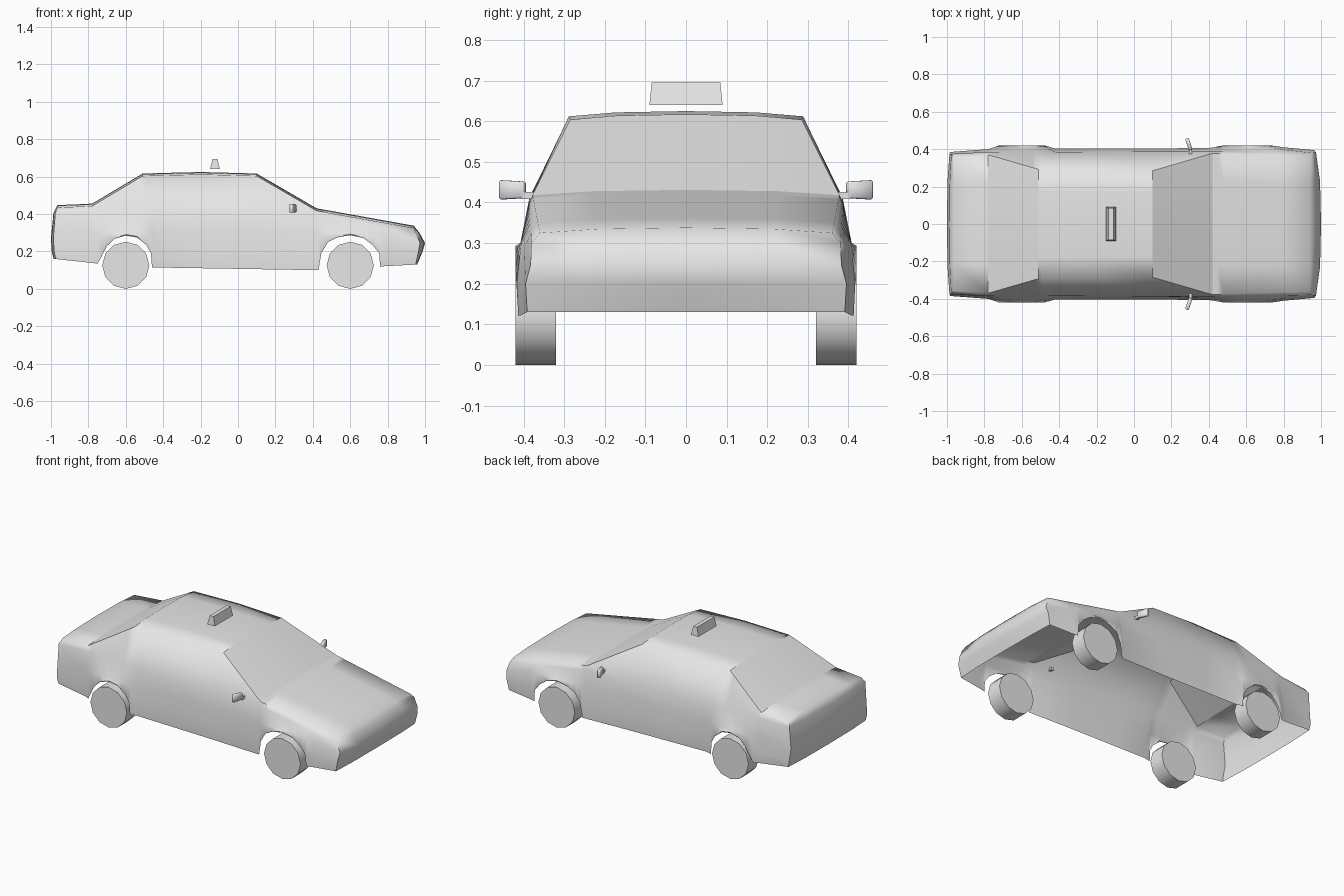
import bpy, bmesh, math
from mathutils import Matrix, Vector

if "Cube" in bpy.data.objects:
    bpy.data.objects.remove(bpy.data.objects["Cube"], do_unlink=True)

grey = bpy.data.materials.new("light_grey")
grey.use_nodes = True
grey.diffuse_color = (0.8, 0.8, 0.8, 1)
grey.node_tree.nodes["Principled BSDF"].inputs["Base Color"].default_value = (0.8, 0.8, 0.8, 1)


def finish(name, bm, angle=None):
    mesh = bpy.data.meshes.new(name)
    bm.to_mesh(mesh)
    bm.free()
    mesh.materials.append(grey)
    obj = bpy.data.objects.new(name, mesh)
    bpy.context.collection.objects.link(obj)
    if angle:
        bpy.ops.object.select_all(action='DESELECT')
        obj.select_set(True)
        bpy.context.view_layer.objects.active = obj
        bpy.ops.object.shade_smooth_by_angle(angle=math.radians(angle))
    return obj


def lerp(table, x):
    for (x0, v0), (x1, v1) in zip(table, table[1:]):
        if x <= x1:
            return v0 + (v1 - v0) * max(0, (x - x0) / (x1 - x0))
    return table[-1][1]


def add_grid(bm, rows, skip=lambda i, j: False):
    verts = [[bm.verts.new(p) for p in row] for row in rows]
    for i in range(len(rows) - 1):
        for j in range(len(rows[0]) - 1):
            if not skip(i, j):
                bm.faces.new((verts[i][j], verts[i + 1][j],
                              verts[i + 1][j + 1], verts[i][j + 1]))


def orient(bm):
    # Weld the panels and turn the open shell's normals outwards
    bmesh.ops.remove_doubles(bm, verts=bm.verts, dist=0.0005)
    bmesh.ops.recalc_face_normals(bm, faces=bm.faces)
    centre = Vector((0, 0, 0.2))
    if sum((f.calc_center_median() - centre).dot(f.normal) * f.calc_area() for f in bm.faces) < 0:
        bmesh.ops.reverse_faces(bm, faces=bm.faces)


# Body lines along the length: lower edge with wheel arches, then the upper lines
TAIL, NOSE = -0.965, 0.94
LOWER = [(TAIL, .16), (-.75, .135), (-.70, .23), (-.66, .268), (-.6, .285), (-.54, .275),
         (-.49, .235), (-.465, .19), (-.46, .115), (.43, .10), (.445, .19), (.48, .25),
         (.53, .275), (.6, .287), (.67, .272), (.72, .235), (.755, .19), (.76, .12), (NOSE, .13)]
WIDTH = [(TAIL, .385), (-.78, .40), (-.72, .42), (-.48, .42), (-.42, .403), (.4, .403),
         (.47, .42), (.74, .42), (.8, .41), (NOSE, .395)]
WAIST_Z = [(TAIL, .27), (-.78, .30), (.76, .30), (NOSE, .245)]
BELT_Z = [(TAIL, .405), (-.78, .415), (.42, .395), (NOSE, .30)]
BELT_Y = [(TAIL, .375), (-.78, .385), (.42, .387), (NOSE, .38)]
EDGE_Z = [(TAIL, .435), (-.78, .443), (-.51, .604), (-.2, .612), (.1, .604), (.42, .418), (NOSE, .325)]
EDGE_Y = [(TAIL, .355), (-.78, .37), (-.51, .292), (.1, .285), (.42, .378), (NOSE, .36)]
CROWN = 0.013
SPREAD = (1, 0.6, 0, -0.6, -1)


def section(x, shift=(0, 0, 0, 0, 0)):
    # One full cross-section, from the left lower edge over the top to the right
    low, width, waist = lerp(LOWER, x), lerp(WIDTH, x), lerp(WAIST_Z, x)
    ey, ez = lerp(EDGE_Y, x), lerp(EDGE_Z, x)
    half = [(width - .004, low), (width, min(max(.2, low + .006), waist - .005)),
            (width - .012, waist), (lerp(BELT_Y, x), lerp(BELT_Z, x)), (ey, ez),
            (ey * .6, ez + CROWN * .75)]
    half = [(x + s, y, z) for s, (y, z) in zip(tuple(shift) + (shift[-1],), half)]
    middle = [(x + shift[-1], 0, ez + CROWN)]
    return half + middle + [(a, -y, z) for a, y, z in reversed(half)]


def end_cap(ring, bulge):
    # Bowed panel closing the front or the back
    rows = []
    for (x, y, z), b in zip(ring[:4], bulge):
        rows.append([(x + b * (1 - f * f) ** .5, y * f, z) for f in SPREAD])
    return rows + [ring[4:9]]


# Body shell, open underneath, with openings for both glass panels
SCREENS = {"rear_window": (-.78, -.51), "windscreen": (.1, .42)}
stations = sorted({x for x, _ in LOWER} | {-.78, -.72, -.51, -.42, -.2, .1, .42, .8})
rings = [section(x) for x in stations]
rings[0] = section(TAIL, (-.01, -.018, -.022, -.012, 0))
rings[-1] = section(NOSE, (.01, .025, .033, .012, 0))


def is_glass(i, j):
    mid = (stations[i] + stations[i + 1]) / 2
    return 4 <= j < 8 and any(a < mid < b for a, b in SCREENS.values())


bm = bmesh.new()
add_grid(bm, rings, is_glass)
add_grid(bm, end_cap(rings[0], (-.01, -.013, -.013, -.01)))
add_grid(bm, end_cap(rings[-1], (.008, .022, .027, .018)))
orient(bm)
finish("body_shell", bm, 62)

# Sloping glass panels
for name, (a, b) in SCREENS.items():
    bm = bmesh.new()
    add_grid(bm, [section(a)[4:9], section(b)[4:9]])
    orient(bm)
    finish(name, bm, 30)

# Wheels
for end, x in (("front", .6), ("rear", -.6)):
    for side, s in (("left", 1), ("right", -1)):
        bm = bmesh.new()
        bmesh.ops.create_cone(bm, cap_ends=True, segments=12, radius1=.126, radius2=.126, depth=.1,
                              matrix=Matrix.Translation((x, s * .37, .126))
                              @ Matrix.Rotation(math.pi / 2, 4, 'X'))
        finish(f"{end}_{side}_wheel", bm, 40)


def add_box(bm, centre, size, turn=0):
    matrix = (Matrix.Translation(centre) @ Matrix.Rotation(turn, 4, 'Z')
              @ Matrix.Diagonal((*size, 1)))
    return bmesh.ops.create_cube(bm, size=1, matrix=matrix)["verts"]


# Door mirrors: angled housing on a short stalk
for side, s in (("left", 1), ("right", -1)):
    bm = bmesh.new()
    housing = add_box(bm, (.293, s * .427, .431), (.02, .066, .048), s * math.radians(18))
    for v in housing:
        if abs(v.co.y) < .427:
            v.co.z = .431 + (v.co.z - .431) * .85
    bmesh.ops.bevel(bm, geom=bm.edges[:], offset=.004, segments=1, affect='EDGES')
    add_box(bm, (.303, s * .382, .417), (.016, .045, .018))
    finish(f"{side}_mirror", bm, 50)

# Roof sign, tapered and hovering just over the roof
bm = bmesh.new()
for v in add_box(bm, (-.123, 0, .668), (.052, .18, .055)):
    if v.co.z > .668:
        v.co.x = -.123 + (v.co.x + .123) * .5
        v.co.y *= .94
finish("roof_sign", bm)
